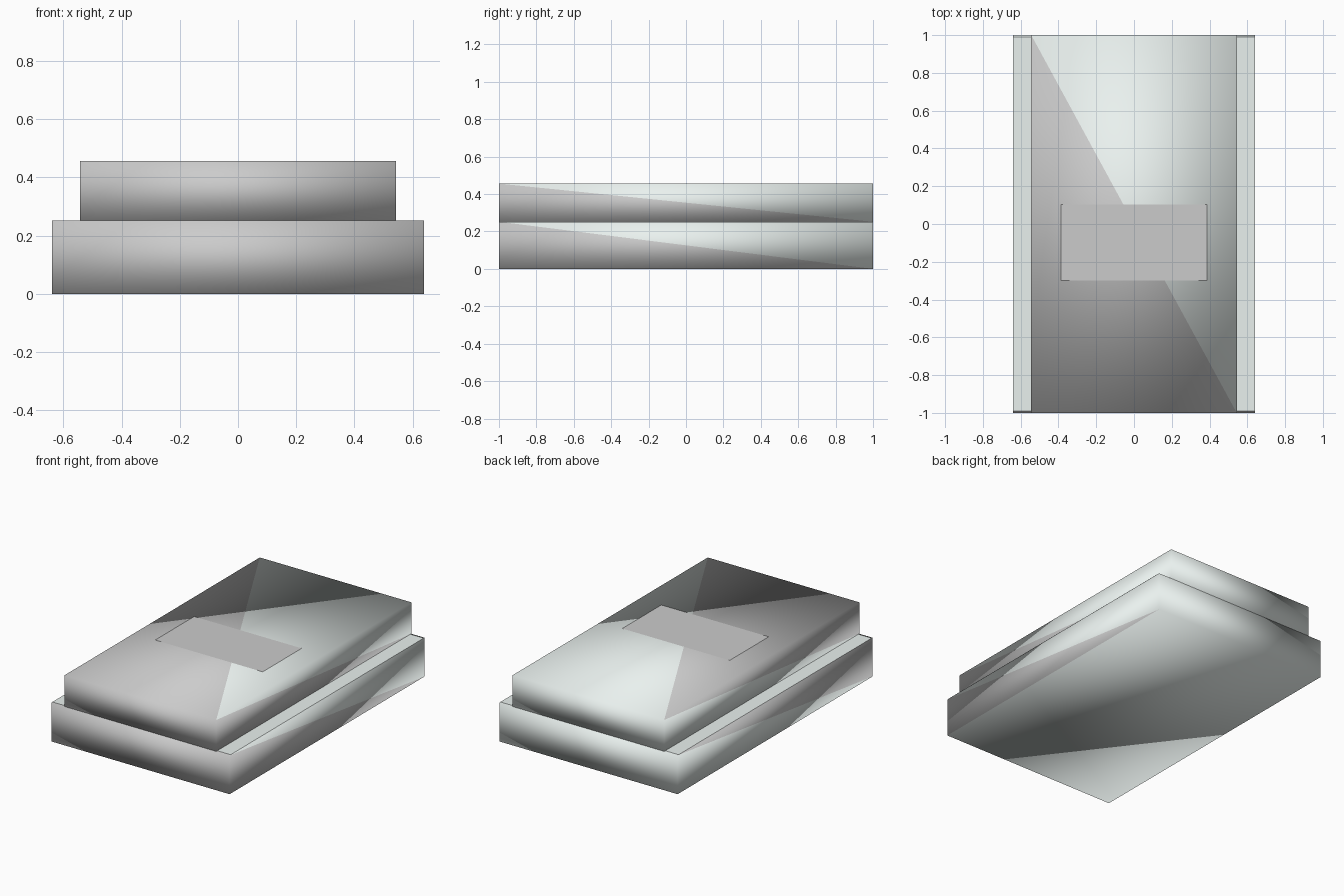
import bpy
import bmesh

if "Cube" in bpy.data.objects:
    bpy.data.objects.remove(bpy.data.objects["Cube"])

pale = bpy.data.materials.new("pale_green_grey")
pale.diffuse_color = (0.82, 0.88, 0.86, 1)
pale.use_nodes = True
pale.node_tree.nodes["Principled BSDF"].inputs["Base Color"].default_value = pale.diffuse_color


def slab(name, x_size, z_low, z_high, y_size=2.0):
    """Smooth-shaded block; front half grey, rear half pale, split on diagonals."""
    bm = bmesh.new()
    bmesh.ops.create_cube(bm, size=2)
    for face in list(bm.faces):
        n = face.normal
        if n.z > 0.5:
            pair = [v for v in face.verts if v.co.x * v.co.y < 0]
        elif abs(n.x) > 0.5:
            pair = [v for v in face.verts if v.co.y * v.co.z * n.x < 0]
        else:
            continue
        bmesh.utils.face_split(face, *pair)
    for face in bm.faces:
        face.smooth = True
        front = face.calc_center_median().y < -0.1
        face.material_index = 0 if front else 1
    for v in bm.verts:
        v.co.x *= x_size / 2
        v.co.y *= y_size / 2
        v.co.z = z_high if v.co.z > 0 else z_low
    bm.normal_update()
    mesh = bpy.data.meshes.new(name)
    bm.to_mesh(mesh)
    bm.free()
    mesh.materials.append(None)
    mesh.materials.append(pale)
    obj = bpy.data.objects.new(name, mesh)
    bpy.context.collection.objects.link(obj)
    return obj


def sheet(name, x_size, y_size, y, z, material=None):
    """Flat horizontal rectangle."""
    bpy.ops.mesh.primitive_plane_add(size=1, location=(0, y, z))
    obj = bpy.context.object
    obj.name = name
    obj.scale = (x_size, y_size, 1)
    bpy.ops.object.transform_apply(location=False, rotation=False, scale=True)
    if material:
        obj.data.materials.append(material)
    return obj


# Wide lower block and narrower upper block, same depth
slab("lower_block", 1.28, 0.0, 0.252)
slab("upper_block", 1.088, 0.252, 0.456)

# Pale sheet between the blocks, seen on the side ledges
sheet("ledge_sheet", 1.28, 1.98, 0, 0.2525, pale)

# Flat panel lying on the upper block, slightly towards the front
sheet("top_panel", 0.772, 0.4, -0.098, 0.458)
